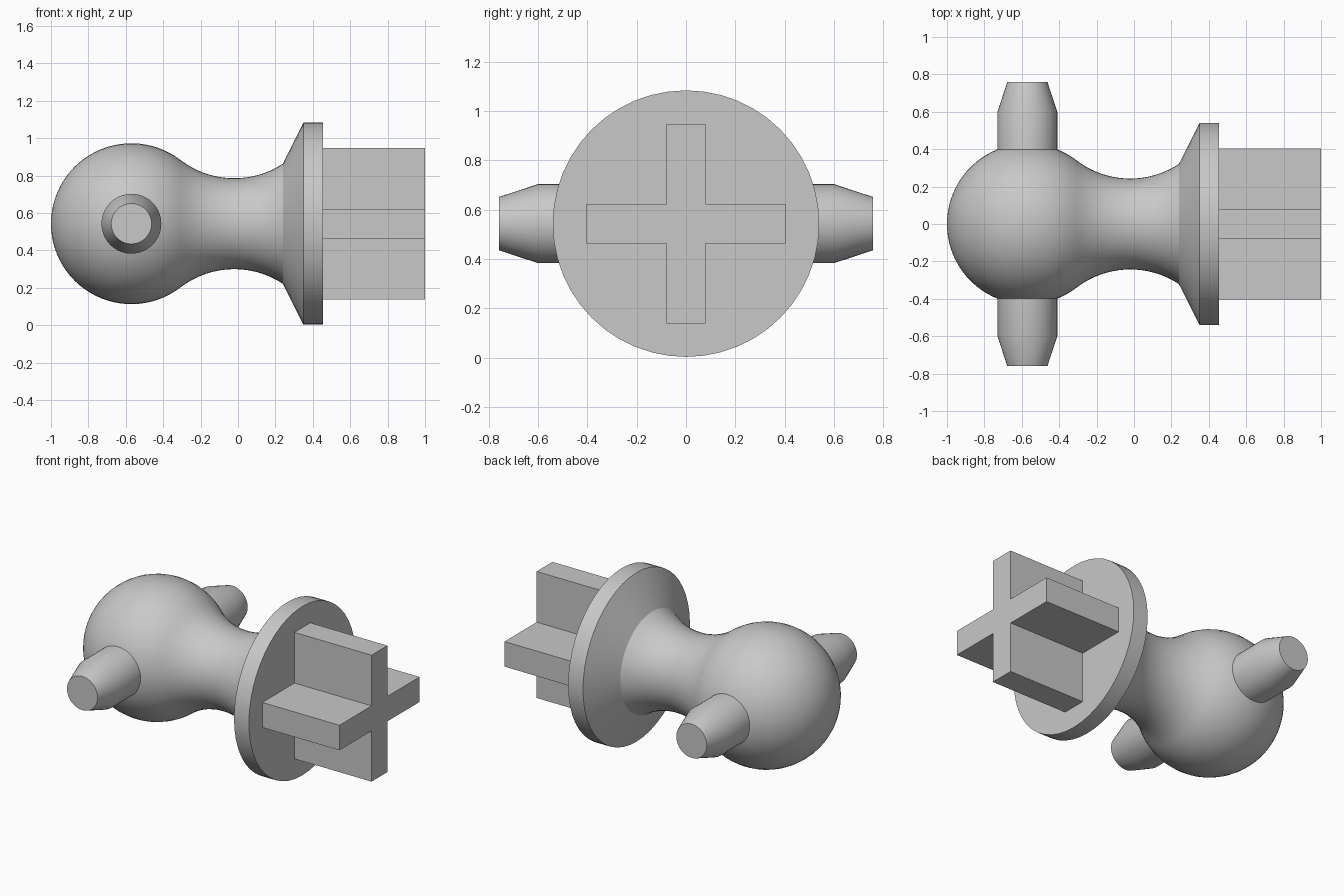
import bpy
import bmesh
from math import sin, cos, pi, atan2, radians, sqrt
from mathutils import Matrix, Vector

cube = bpy.data.objects.get("Cube")
if cube:
    bpy.data.objects.remove(cube, do_unlink=True)

AXIS_Z = 0.543
BALL_X, BALL_R = -0.57, 0.43
NECK_X, NECK_MIN = -0.02, 0.243
FLARE_X = 0.24

grey = bpy.data.materials.new("plain grey")
grey.use_nodes = True
colour = (0.58, 0.58, 0.58, 1)
grey.diffuse_color = colour
grey.node_tree.nodes["Principled BSDF"].inputs["Base Color"].default_value = colour


def finish(bm, name, smooth=True):
    bmesh.ops.recalc_face_normals(bm, faces=bm.faces)
    mesh = bpy.data.meshes.new(name)
    bm.to_mesh(mesh)
    bm.free()
    mesh.materials.append(grey)
    obj = bpy.data.objects.new(name, mesh)
    bpy.context.collection.objects.link(obj)
    if smooth:
        bpy.ops.object.select_all(action="DESELECT")
        obj.select_set(True)
        bpy.context.view_layer.objects.active = obj
        bpy.ops.object.shade_smooth_by_angle(angle=radians(27))
    return obj


def lathe(name, profile, place, sides=48):
    """Revolve (distance, radius) points about local x, closing both ends."""
    bm = bmesh.new()
    rings = []
    for d, r in profile:
        if r < 1e-5:
            rings.append([bm.verts.new((d, 0, 0))] * sides)
        else:
            rings.append([bm.verts.new((d, r * cos(2 * pi * i / sides), r * sin(2 * pi * i / sides)))
                          for i in range(sides)])
    for a, b in zip(rings, rings[1:]):
        for i in range(sides):
            j = (i + 1) % sides
            bm.faces.new(list(dict.fromkeys((a[i], a[j], b[j], b[i]))))
    for ring, (d, r) in ((rings[0], profile[0]), (rings[-1], profile[-1])):
        if r > 1e-5:
            bm.faces.new(ring)
    bm.transform(place)
    return finish(bm, name)


# Ball flowing tangentially into a concave neck, then the flange
dx = NECK_X - BALL_X
neck_r = (dx**2 + NECK_MIN**2 - BALL_R**2) / (2 * (BALL_R - NECK_MIN))
neck_h = NECK_MIN + neck_r
tangent = atan2(neck_h, dx)
profile = []
for i in range(29):
    a = pi + (tangent - pi) * i / 28
    profile.append((BALL_X + BALL_R * cos(a), BALL_R * sin(a)))
start = profile[-1][0]
for i in range(1, 21):
    x = start + (FLARE_X - start) * i / 20
    profile.append((x, neck_h - sqrt(neck_r**2 - (x - NECK_X)**2)))
profile += [(0.35, 0.54), (0.455, 0.54)]
lathe("ball_neck_and_flange", profile, Matrix.Translation((0, 0, AXIS_Z)))

# Tapered pivot pegs on both sides of the ball
peg = [(0.3, 0.16), (0.6, 0.16), (0.758, 0.108)]
for name, turn in (("front_peg", -pi / 2), ("back_peg", pi / 2)):
    lathe(name, peg, Matrix.Translation((BALL_X, 0, AXIS_Z)) @ Matrix.Rotation(turn, 4, "Z"), 40)

# Cross-shaped axle, extruded from its outline
arm, half = 0.404, 0.08
corner = [(arm, -half), (arm, half), (half, half)]
bm = bmesh.new()
outline = []
for k in range(4):
    spin = Matrix.Rotation(k * pi / 2, 2)
    for p in corner:
        y, z = spin @ Vector(p)
        outline.append(bm.verts.new((0.455, y, AXIS_Z + z)))
face = bm.faces.new(outline)
ext = bmesh.ops.extrude_face_region(bm, geom=[face], use_keep_orig=True)
bmesh.ops.translate(bm, vec=(0.545, 0, 0),
                    verts=[v for v in ext["geom"] if isinstance(v, bmesh.types.BMVert)])
finish(bm, "cross_axle", smooth=False)
